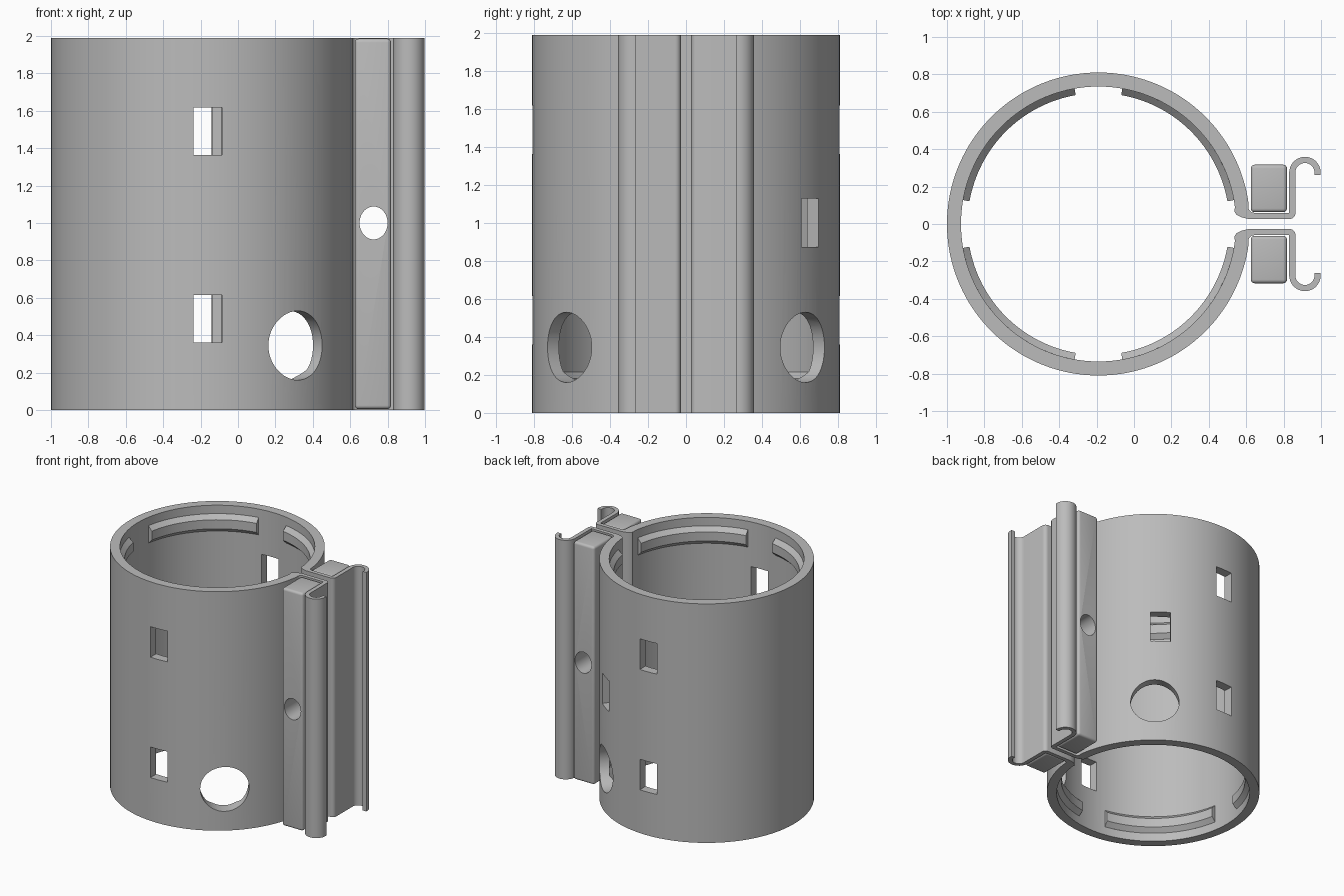
import bpy, bmesh
from math import sin, cos, radians
from mathutils import Matrix, Vector

if "Cube" in bpy.data.objects:
    bpy.data.objects.remove(bpy.data.objects["Cube"])

CX, R_OUT, R_IN, HEIGHT = -0.19, 0.81, 0.735, 1.99

grey = bpy.data.materials.new("plain_grey")
grey.use_nodes = True
grey.diffuse_color = (0.5, 0.5, 0.5, 1)
grey.node_tree.nodes["Principled BSDF"].inputs["Base Color"].default_value = grey.diffuse_color


def arc(cx, cy, r, start, end, n):
    """Points along a circular arc, angles in degrees."""
    angles = [radians(start + (end - start) * i / n) for i in range(n + 1)]
    return [(cx + r * cos(a), cy + r * sin(a)) for a in angles]


def add_object(name, bm):
    bmesh.ops.recalc_face_normals(bm, faces=bm.faces)
    mesh = bpy.data.meshes.new(name)
    bm.to_mesh(mesh)
    bm.free()
    mesh.materials.append(grey)
    ob = bpy.data.objects.new(name, mesh)
    bpy.context.collection.objects.link(ob)
    return ob


def extrude_outline(name, points, z0, z1):
    bm = bmesh.new()
    face = bm.faces.new([bm.verts.new((x, y, z0)) for x, y in points])
    new = bmesh.ops.extrude_face_region(bm, geom=[face])["geom"]
    verts = [v for v in new if isinstance(v, bmesh.types.BMVert)]
    bmesh.ops.translate(bm, verts=verts, vec=(0, 0, z1 - z0))
    return add_object(name, bm)


def radial(angle, z):
    """Frame on the tube wall whose local x points outward."""
    return (Matrix.Translation((CX, 0, z)) @ Matrix.Rotation(radians(angle), 4, 'Z')
            @ Matrix.Translation(((R_OUT + R_IN) / 2, 0, 0)))


def slot_cutter(angle, z):
    bm = bmesh.new()
    bmesh.ops.create_cube(bm, size=1, matrix=radial(angle, z) @ Matrix.Diagonal((0.3, 0.153, 0.255, 1)))
    return add_object("slot_cutter", bm)


def round_cutter(frame, ry, rz, length):
    bm = bmesh.new()
    bmesh.ops.create_cone(bm, cap_ends=True, segments=48, radius1=1, radius2=1, depth=1)
    shape = Matrix.Diagonal((length, ry, rz, 1)) @ Matrix.Rotation(radians(90), 4, 'Y')
    bmesh.ops.transform(bm, matrix=frame @ shape, verts=bm.verts)
    return add_object("round_cutter", bm)


def finish(ob, cutters=(), bevel=0):
    bpy.ops.object.select_all(action='DESELECT')
    bpy.context.view_layer.objects.active = ob
    ob.select_set(True)
    if bevel:
        mod = ob.modifiers.new("round_edges", 'BEVEL')
        mod.width, mod.segments = bevel, 4
        bpy.ops.object.modifier_apply(modifier=mod.name)
    for cutter in cutters:
        mod = ob.modifiers.new("cut", 'BOOLEAN')
        mod.operation, mod.solver, mod.object = 'DIFFERENCE', 'EXACT', cutter
        bpy.ops.object.modifier_apply(modifier=mod.name)
    bpy.ops.object.shade_smooth_by_angle(angle=radians(30))


# Cutters: slots, large round holes, bolt hole through both clamp blocks
slots = [slot_cutter(a, z) for a, z in
         ((-88, 0.488), (-88, 1.49), (92, 0.488), (92, 1.49), (54, 1.0))]
ports = [round_cutter(radial(a, 0.345), 0.185, 0.185, 0.4) for a in (51, -51)]
bolt = round_cutter(Matrix.Translation((0.725, 0, 1.0)) @ Matrix.Rotation(radians(90), 4, 'Z'),
                    0.075, 0.088, 1.0)

# Split tube with flanges and hooked lips, one continuous outline
outer = arc(CX, 0, R_OUT, 180, 7.5, 72)
outer += arc(0.642, 0.09, 0.03, 190, 270, 6)
outer += [(0.829, 0.06), (0.829, 0.275)]
outer += arc(0.914, 0.275, 0.084, 172, 0, 18) + [(0.998, 0.262)]
inner = [(0.965, 0.262)] + arc(0.914, 0.275, 0.051, 0, 180, 18)
inner += arc(0.832, 0.058, 0.031, 0, -90, 6)
inner += [(0.61, 0.027), (0.575, 0.036), (0.548, 0.05), (0.537, 0.066)]
inner += arc(CX, 0, R_IN, 7, 180, 72)
half = outer + inner
lower = [(x, -y) for x, y in reversed(half)]
body = extrude_outline("split_tube", half + lower[1:-1], 0, HEIGHT)
# Both halves share the two points opposite the split
finish(body, slots + ports + [bolt])

# Clamp blocks beside the split
for side, label in ((1, "left"), (-1, "right")):
    bm = bmesh.new()
    bmesh.ops.create_cube(bm, size=1, matrix=Matrix.Translation((0.7215, side * 0.19, HEIGHT / 2))
                          @ Matrix.Diagonal((0.193, 0.254, 1.98, 1)))
    finish(add_object(label + "_clamp_block", bm), [bolt], bevel=0.02)


# Raised ribs on the inner wall, four near each end
def rib(name, start, low):
    section = [(0.745, 0.07), (0.735, 0.07), (0.70, 0.105), (0.70, 0.18), (0.735, 0.215), (0.745, 0.215)]
    steps = 24
    bm = bmesh.new()
    rings = []
    for i in range(steps + 1):
        a = radians(start + 70 * i / steps)
        rings.append([bm.verts.new((CX + r * cos(a), r * sin(a), z if low else HEIGHT - z))
                      for r, z in section])
    for a, b in zip(rings, rings[1:]):
        for k in range(len(section)):
            j = (k + 1) % len(section)
            bm.faces.new((a[k], a[j], b[j], b[k]))
    bm.faces.new(rings[0])
    bm.faces.new(rings[-1])
    return add_object(name, bm)


for i in range(4):
    finish(rib(f"upper_rib_{i + 1}", 10 + 90 * i, False))
    finish(rib(f"lower_rib_{i + 1}", 10 + 90 * i, True), ports)

for cutter in slots + ports + [bolt]:
    bpy.data.objects.remove(cutter)
